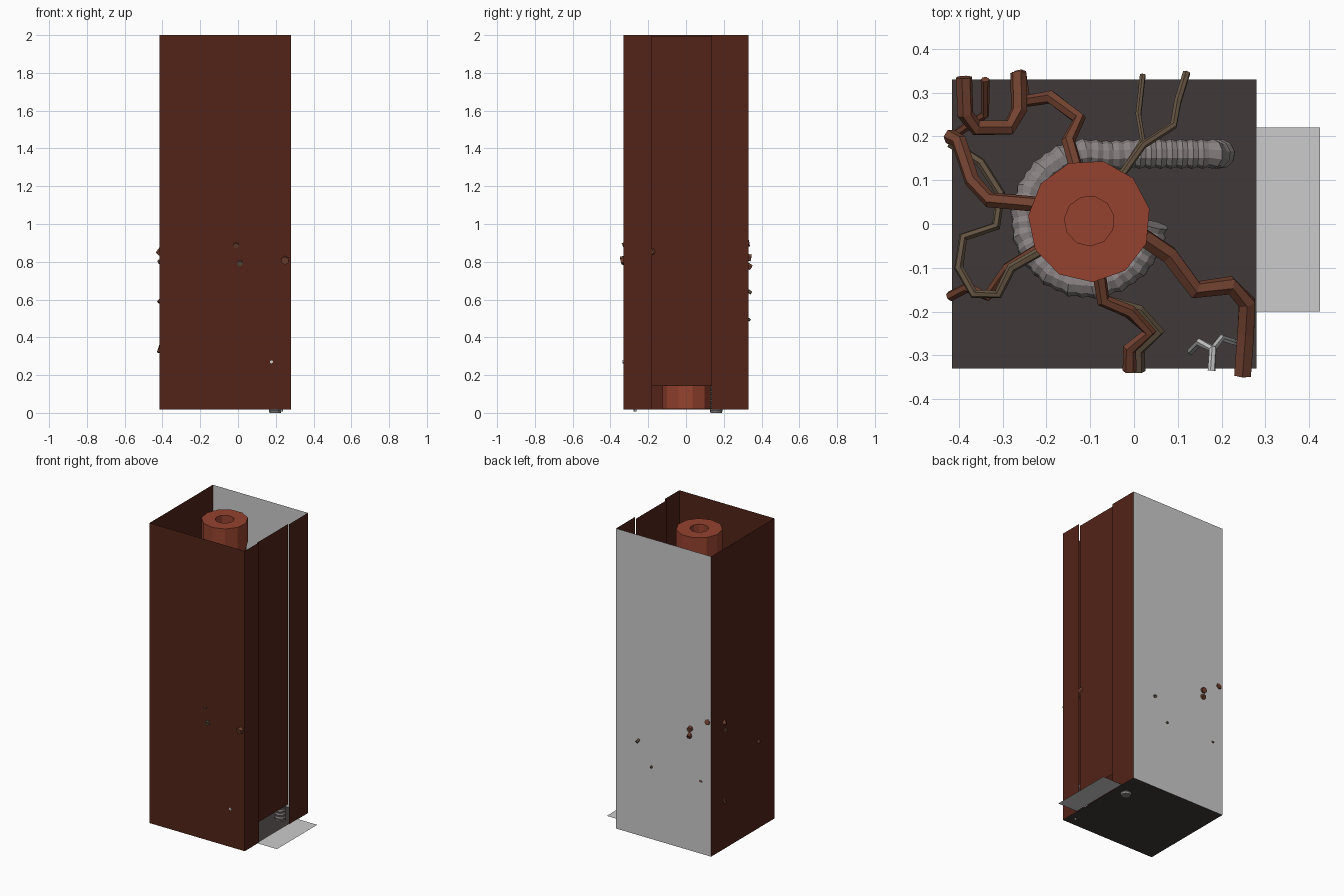
import bpy, bmesh, math
from mathutils import Vector

if "Cube" in bpy.data.objects:
    bpy.data.objects.remove(bpy.data.objects["Cube"])


def material(name, rgb):
    m = bpy.data.materials.new(name)
    m.diffuse_color = (*rgb, 1)
    m.use_nodes = True
    m.node_tree.nodes["Principled BSDF"].inputs["Base Color"].default_value = m.diffuse_color
    return m


RUST = material("rusty_wall", (0.085, 0.017, 0.009))
RED = material("red_metal", (0.3, 0.055, 0.028))
PIPE = material("pipe_brown", (0.17, 0.055, 0.03))
THIN = material("cable_olive", (0.13, 0.09, 0.055))
DARK = material("dark_floor", (0.05, 0.042, 0.04))
HOSE = material("hose_grey", (0.25, 0.22, 0.22))
WHITE = material("white_wire", (0.8, 0.8, 0.8))


def finish(name, bm, mat=None):
    me = bpy.data.meshes.new(name)
    bm.to_mesh(me)
    bm.free()
    ob = bpy.data.objects.new(name, me)
    bpy.context.collection.objects.link(ob)
    if mat:
        me.materials.append(mat)
    return ob


def panel(name, lo, hi, mat=None):
    """Flat axis-aligned sheet; one coordinate is equal in lo and hi."""
    flat = [i for i in range(3) if lo[i] == hi[i]][0]
    a, b = [i for i in range(3) if i != flat]
    bm = bmesh.new()
    vs = []
    for s, t in ((0, 0), (1, 0), (1, 1), (0, 1)):
        p = list(lo)
        p[a] = (lo, hi)[s][a]
        p[b] = (lo, hi)[t][b]
        vs.append(bm.verts.new(p))
    bm.faces.new(vs)
    return finish(name, bm, mat)


def tube(name, pts, r, mat, sides=6):
    """Sweep a polygon along a path; r is a number or one radius per point."""
    pts = [Vector(p) for p in pts]
    n = len(pts)
    radii = r if isinstance(r, list) else [r] * n
    bm = bmesh.new()
    rings, side = [], None
    for i, p in enumerate(pts):
        t = (pts[min(i + 1, n - 1)] - pts[max(i - 1, 0)]).normalized()
        if side is None:
            side = t.orthogonal().normalized()
        side = (side - t * side.dot(t)).normalized()
        up = t.cross(side)
        rings.append([bm.verts.new(p + radii[i] * (side * math.cos(a) + up * math.sin(a)))
                      for a in (math.tau * k / sides for k in range(sides))])
    for u, v in zip(rings, rings[1:]):
        for k in range(sides):
            j = (k + 1) % sides
            bm.faces.new((u[k], u[j], v[j], v[k]))
    bm.faces.new(rings[0][::-1])
    bm.faces.new(rings[-1])
    return finish(name, bm, mat)


def cable(name, xy, z0, z1, r, mat, sides=6):
    """Cable laid out in plan, sloping from height z0 to z1."""
    n = len(xy) - 1
    return tube(name, [(x, y, z0 + (z1 - z0) * i / n) for i, (x, y) in enumerate(xy)], r, mat, sides)


# Shaft walls and floor
X0, X1, Y0, Y1, Z0, Z1 = -0.415, 0.28, -0.33, 0.33, 0.017, 2.0
panel("floor", (X0, Y0, Z0), (X1, Y1, Z0), DARK)
panel("front_wall", (X0, Y0, Z0), (X1, Y0, Z1), RUST)
panel("left_wall", (X0, Y0, Z0), (X0, Y1, Z1), RUST)
panel("back_wall", (X0, Y1, Z0), (X1, Y1, Z1))
panel("right_wall_front_strip", (X1, Y0, Z0), (X1, -0.18, Z1), RUST)
panel("right_wall_back_strip", (X1, 0.135, Z0), (X1, Y1, Z1), RUST)
panel("recessed_door", (0.267, -0.185, 0.143), (0.267, 0.14, 1.995), RUST)
panel("threshold_plate", (X1, -0.2, 0.02), (0.425, 0.22, 0.02))

# Central hollow column: lathe profile with a flat rim and a deep bore
bm = bmesh.new()
SIDES = 11
profile = [(0.132, 0.02), (0.132, 1.8), (0.14, 1.82), (0.14, 1.98), (0.057, 1.98), (0.057, 1.7)]
rings = [[bm.verts.new((-0.102 + r * math.cos(math.tau * k / SIDES + 0.2),
                        0.007 + r * math.sin(math.tau * k / SIDES + 0.2), z))
          for k in range(SIDES)] for r, z in profile]
for u, v in zip(rings, rings[1:]):
    for k in range(SIDES):
        j = (k + 1) % SIDES
        bm.faces.new((u[k], u[j], v[j], v[k]))
bm.faces.new(rings[0][::-1])
bm.faces.new(rings[-1])
finish("central_column", bm, RED)

# Ribbed hose: rises from the floor, runs back to the column and wraps round it
path = [(0.197, 0.16, 0.0), (0.197, 0.16, 0.25), (0.18, 0.16, 0.3), (0.0, 0.16, 0.32)]
for k in range(15):
    a = math.radians(75 + k * 20)
    path.append((-0.102 + 0.148 * math.cos(a), 0.012 + 0.15 * math.sin(a), 0.33 + 0.012 * k))
dense = []
for p, q in zip(path, path[1:]):
    p, q = Vector(p), Vector(q)
    steps = max(2, round((q - p).length / 0.012))
    dense += [p.lerp(q, i / steps) for i in range(steps)]
dense.append(Vector(path[-1]))
tube("ribbed_hose", dense, [0.034 if i % 2 else 0.03 for i in range(len(dense))], HOSE, 10)

# Thick pipes from the column through the walls
cable("left_pipe", [(-0.22, 0.045), (-0.33, 0.055), (-0.37, 0.1), (-0.4, 0.19), (-0.42, 0.2)],
      0.95, 0.84, 0.018, PIPE)
cable("corner_loop_pipe", [(-0.388, 0.335), (-0.385, 0.25), (-0.36, 0.22), (-0.285, 0.22),
                           (-0.262, 0.26), (-0.264, 0.345)], 0.9, 0.82, 0.019, PIPE)
cable("back_left_pipe", [(-0.13, 0.12), (-0.15, 0.19), (-0.125, 0.24), (-0.19, 0.29),
                         (-0.25, 0.28), (-0.262, 0.345)], 0.95, 0.77, 0.016, PIPE)
cable("front_right_pipe", [(0.02, -0.03), (0.08, -0.07), (0.14, -0.15), (0.22, -0.14),
                           (0.258, -0.18), (0.255, -0.25), (0.248, -0.345)], 0.95, 0.805, 0.022, PIPE)

# Stacked pair of front cables
for i, (dx, z) in enumerate(((0.01, 0.79), (-0.01, 0.885))):
    cable(f"front_cable_{i + 1}", [(-0.08, -0.11), (-0.07, -0.175), (0.0 + dx, -0.2), (0.045 + dx, -0.245),
                                  (0.0 + dx, -0.285), (dx, -0.335)], z + 0.1, z, 0.016, (THIN, PIPE)[i])

# Thin cables
cable("left_thin_cable", [(-0.42, 0.185), (-0.35, 0.14), (-0.305, 0.07), (-0.315, -0.005), (-0.39, -0.03),
                          (-0.4, -0.1), (-0.365, -0.16), (-0.31, -0.16), (-0.28, -0.1), (-0.21, -0.06)],
      0.8, 0.9, 0.011, THIN)
cable("left_low_cable", [(-0.21, -0.05), (-0.29, -0.1), (-0.335, -0.165), (-0.38, -0.145), (-0.42, -0.165)],
      0.75, 0.585, 0.012, PIPE)
cable("back_corner_cable", [(-0.34, 0.33), (-0.34, 0.25), (-0.4, 0.21), (-0.42, 0.19)], 0.5, 0.32, 0.01, PIPE)
cable("back_thin_cable_1", [(-0.03, 0.11), (0.02, 0.19), (0.01, 0.25), (0.02, 0.34)], 0.65, 0.49, 0.007, THIN)
cable("back_thin_cable_2", [(-0.03, 0.11), (0.02, 0.18), (0.09, 0.225), (0.1, 0.28), (0.12, 0.345)],
      0.8, 0.635, 0.009, THIN)

# White wires near the front wall, drooping to the floor
tube("white_wire_1", [(0.177, -0.335, 0.27), (0.18, -0.285, 0.27), (0.15, -0.27, 0.2), (0.13, -0.29, 0.05)],
     0.009, WHITE)
tube("white_wire_2", [(0.18, -0.285, 0.26), (0.2, -0.26, 0.2), (0.225, -0.268, 0.08), (0.232, -0.27, 0.008)],
     0.008, WHITE)
